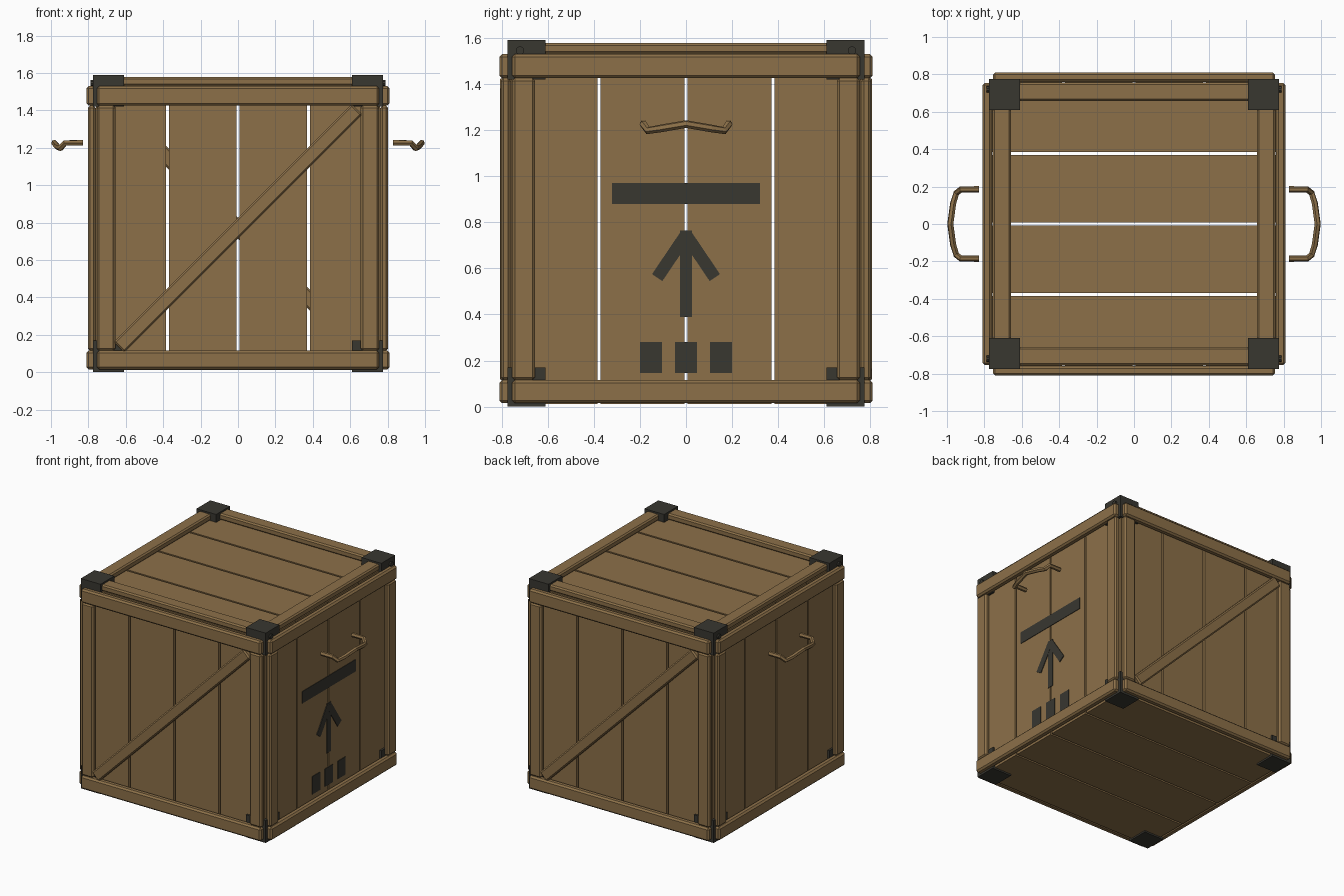
import bpy, bmesh
from math import radians, atan2, hypot
from mathutils import Vector, Matrix

cube = bpy.data.objects.get("Cube")
if cube:
    bpy.data.objects.remove(cube, do_unlink=True)


def material(name, rgb):
    m = bpy.data.materials.new(name)
    m.use_nodes = True
    m.diffuse_color = (*rgb, 1)
    m.node_tree.nodes["Principled BSDF"].inputs["Base Color"].default_value = (*rgb, 1)
    return m


WOOD = material("brown wood", (0.262, 0.162, 0.066))
METAL = material("dark iron", (0.040, 0.038, 0.030))


def box(name, lo, hi, mat=WOOD, bevel=0.0, spin=None):
    """Box between two corners, optionally bevelled and spun about its centre."""
    lo, hi = Vector(lo), Vector(hi)
    bm = bmesh.new()
    bmesh.ops.create_cube(bm, size=1, matrix=Matrix.Diagonal((*(hi - lo), 1)))
    if bevel:
        bmesh.ops.bevel(bm, geom=bm.edges[:], offset=bevel, segments=1, affect='EDGES')
    me = bpy.data.meshes.new(name)
    bm.to_mesh(me)
    bm.free()
    me.materials.append(mat)
    ob = bpy.data.objects.new(name, me)
    ob.matrix_world = Matrix.Translation((lo + hi) / 2) @ (spin or Matrix())
    bpy.context.collection.objects.link(ob)
    return ob


def turn(obs, degrees):
    """Turn parts about the vertical axis of the crate."""
    for ob in obs:
        ob.matrix_world = Matrix.Rotation(radians(degrees), 4, 'Z') @ ob.matrix_world


IN, OUT = 0.76, 0.81        # plank face and frame face
LOW, HIGH = 0.115, 1.425    # inner edges of the horizontal rails
GAP, STEP = 0.007, 0.377


def slats(half):
    """Edges of four slats across a panel."""
    edges = [-half, -STEP, 0, STEP, half]
    for i in range(4):
        yield (edges[i] + (GAP if i else 0), edges[i + 1] - (GAP if i < 3 else 0))


# Four walls: slats, rails and stiles; braces on front and back
for wall, angle in (("front", 0), ("left", 90), ("back", 180), ("right", 270)):
    braced = wall in ("front", "back")
    parts = []
    for a, b in slats(0.755 if braced else 0.73):
        parts.append(box(wall + "_plank", (a, -IN, 0.03), (b, -IN + 0.03, 1.51)))
    for name, z0, z1 in (("bottom", 0.015, LOW), ("top", HIGH, 1.53)):
        parts.append(box(f"{wall}_{name}_rail", (-0.755, -OUT, z0), (0.755, -IN, z1), bevel=0.012))
    for s in (-1, 1):
        xs = sorted((s * 0.655, s * 0.755))
        parts.append(box(wall + "_stile", (xs[0], -0.803, LOW), (xs[1], -IN, HIGH), bevel=0.012))
    if braced:
        parts.append(box(wall + "_brace", (-0.9, -0.807, 0.73), (0.9, -IN, 0.81), bevel=0.01,
                         spin=Matrix.Rotation(radians(-45), 4, 'Y')))
    turn(parts, angle)

# Lid and floor slats run from side to side
for a, b in slats(0.755):
    box("lid_plank", (-0.755, a, 1.50), (0.755, b, 1.53))
    box("floor_plank", (-0.755, a, 0.012), (0.755, b, 0.042))

# Lid frame
for s in (-1, 1):
    e = sorted((s * 0.657, s * 0.757))
    box("lid_side_rail", (e[0], -0.757, 1.53), (e[1], 0.757, 1.578), bevel=0.01)
    box("lid_cross_rail", (-0.657, e[0], 1.53), (0.657, e[1], 1.578), bevel=0.01)

# Iron corners with a rivet on each upper one
for sx in (-1, 1):
    for sy in (-1, 1):
        xs, ys = sorted((sx * 0.61, sx * 0.775)), sorted((sy * 0.61, sy * 0.775))
        for level, z0, z1 in (("lower", 0, 0.17), ("upper", 1.42, 1.59)):
            box(level + "_corner", (xs[0], ys[0], z0), (xs[1], ys[1], z1), METAL)
        bpy.ops.mesh.primitive_cylinder_add(vertices=10, radius=0.018, depth=0.02,
                                            location=(sx * 0.778, sy * 0.72, 1.545),
                                            rotation=(0, radians(90), 0))
        rivet = bpy.context.object
        rivet.name = "corner_rivet"
        rivet.data.materials.append(METAL)

# Sagging grab handles on both sides
half = [(0.83, 0.185, 1.226), (0.925, 0.185, 1.226), (0.95, 0.165, 1.198),
        (0.967, 0.11, 1.207)]
path = half + [(0.982, 0, 1.226)] + [(x, -y, z) for x, y, z in reversed(half)]
for side, s in (("left", 1), ("right", -1)):
    cu = bpy.data.curves.new(side + "_handle", 'CURVE')
    cu.dimensions = '3D'
    cu.bevel_depth = 0.017
    cu.bevel_resolution = 1
    cu.use_fill_caps = True
    sp = cu.splines.new('POLY')
    sp.points.add(len(path) - 1)
    for p, (x, y, z) in zip(sp.points, path):
        p.co = (s * x, s * y, z, 1)
    sp.use_smooth = False
    cu.materials.append(WOOD)
    bpy.context.collection.objects.link(bpy.data.objects.new(side + "_handle", cu))


# Painted handling marks on the left side
def mark(name, y0, z0, y1, z1):
    box(name, (IN - 0.002, y0, z0), (IN + 0.004, y1, z1), METAL)


mark("mark_bar", -0.32, 0.88, 0.32, 0.97)
mark("arrow_shaft", -0.025, 0.39, 0.025, 0.765)
for y in (-0.152, 0, 0.152):
    mark("mark_square", y - 0.047, 0.145, y + 0.047, 0.28)
for s in (-1, 1):
    a, b = Vector((0, 0.745)), Vector((s * 0.125, 0.56))
    c, d = (a + b) / 2, b - a
    h = d.length / 2
    box("arrow_barb", (IN - 0.002, c.x - h, c.y - 0.027), (IN + 0.005, c.x + h, c.y + 0.027),
        METAL, spin=Matrix.Rotation(atan2(d.y, d.x), 4, 'X'))
